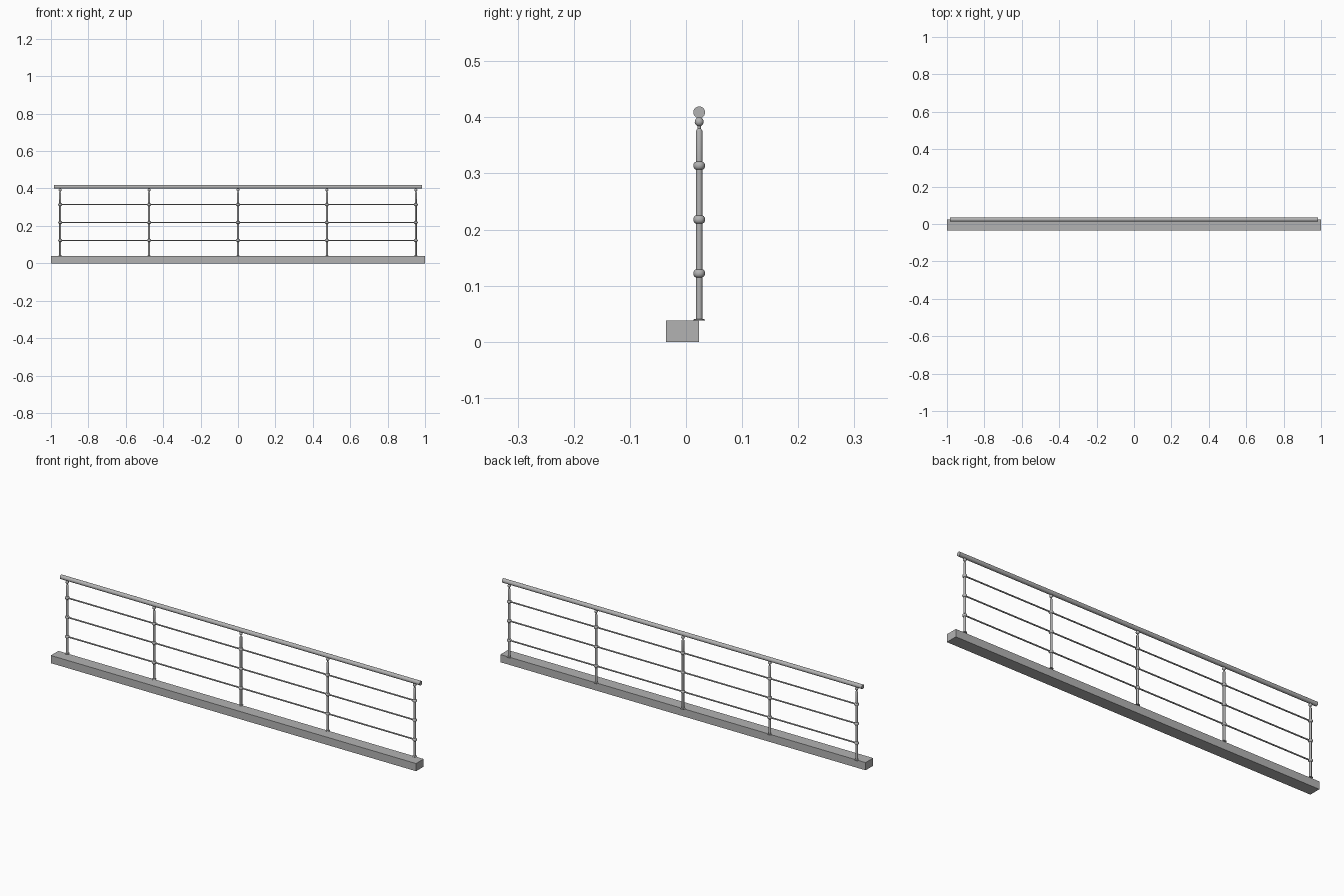
import bpy, bmesh, math
from mathutils import Matrix

cube = bpy.data.objects.get("Cube")
if cube:
    bpy.data.objects.remove(cube, do_unlink=True)

metal = bpy.data.materials.new("grey_metal")
metal.use_nodes = True
GREY = (0.45, 0.45, 0.45, 1)
metal.diffuse_color = GREY
metal.node_tree.nodes["Principled BSDF"].inputs["Base Color"].default_value = GREY

RAIL_Y = 0.0235
BASE_TOP = 0.038
KNOB_HEIGHTS = (0.122, 0.218, 0.314)
POST_R = 0.0057


def finish(name, bm, smooth=True):
    bmesh.ops.recalc_face_normals(bm, faces=bm.faces)
    mesh = bpy.data.meshes.new(name)
    bm.to_mesh(mesh)
    bm.free()
    mesh.materials.append(metal)
    obj = bpy.data.objects.new(name, mesh)
    bpy.context.collection.objects.link(obj)
    if smooth:
        bpy.ops.object.select_all(action='DESELECT')
        obj.select_set(True)
        bpy.context.view_layer.objects.active = obj
        bpy.ops.object.shade_smooth_by_angle(angle=math.radians(35))
    return obj


def bar(name, radius, half_length, z, sides):
    """Round bar running along x."""
    bm = bmesh.new()
    bmesh.ops.create_cone(bm, cap_ends=True, segments=sides, radius1=radius,
                          radius2=radius, depth=2 * half_length,
                          matrix=Matrix.Translation((0, RAIL_Y, z))
                          @ Matrix.Rotation(math.pi / 2, 4, 'Y'))
    return finish(name, bm)


def lathe(name, profile, sides=24):
    """Closed turned part from (radius, height) points."""
    bm = bmesh.new()
    verts = [bm.verts.new((r, 0, z)) for r, z in profile]
    edges = [bm.edges.new(pair) for pair in zip(verts, verts[1:])]
    bmesh.ops.spin(bm, geom=verts + edges, cent=(0, 0, 0), axis=(0, 0, 1),
                   angle=2 * math.pi, steps=sides)
    bmesh.ops.remove_doubles(bm, verts=bm.verts, dist=0.00001)
    return finish(name, bm)


# Rectangular base beam
bm = bmesh.new()
bmesh.ops.create_cube(bm, size=1)
bmesh.ops.scale(bm, vec=(2, 0.059, BASE_TOP), verts=bm.verts)
bmesh.ops.translate(bm, vec=(0, -0.006, BASE_TOP / 2), verts=bm.verts)
finish("base_beam", bm, smooth=False)

# Handrail and the thin rods
bar("handrail", 0.0105, 0.985, 0.409, 32)
for i, z in enumerate(KNOB_HEIGHTS):
    bar(f"rod_{i + 1}", 0.0035, 0.95, z, 12)

# Post profile: foot flange, shaft with rounded knobs, neck and ball
profile = [(0, BASE_TOP), (0.0105, BASE_TOP), (0.0105, 0.0395),
           (0.0075, 0.041), (POST_R, 0.041)]
for z in KNOB_HEIGHTS:
    profile.append((POST_R, z - 0.007))
    for k in range(7):
        a = math.radians(-75 + 25 * k)
        profile.append((POST_R + 0.0048 * math.cos(a), z + 0.007 * math.sin(a)))
    profile.append((POST_R, z + 0.007))
profile += [(POST_R, 0.376), (0.0045, 0.378), (0.003, 0.380)]
for k in range(9):
    a = math.radians(-66 + 19.5 * k)
    profile.append((0.008 * math.cos(a), 0.392 + 0.008 * math.sin(a)))
profile.append((0, 0.400))

first = lathe("post_1", profile)
for i in range(5):
    post = first if i == 0 else first.copy()
    post.name = f"post_{i + 1}"
    post.location = (-0.951 + 0.4755 * i, RAIL_Y, 0)
    if i:
        bpy.context.collection.objects.link(post)
